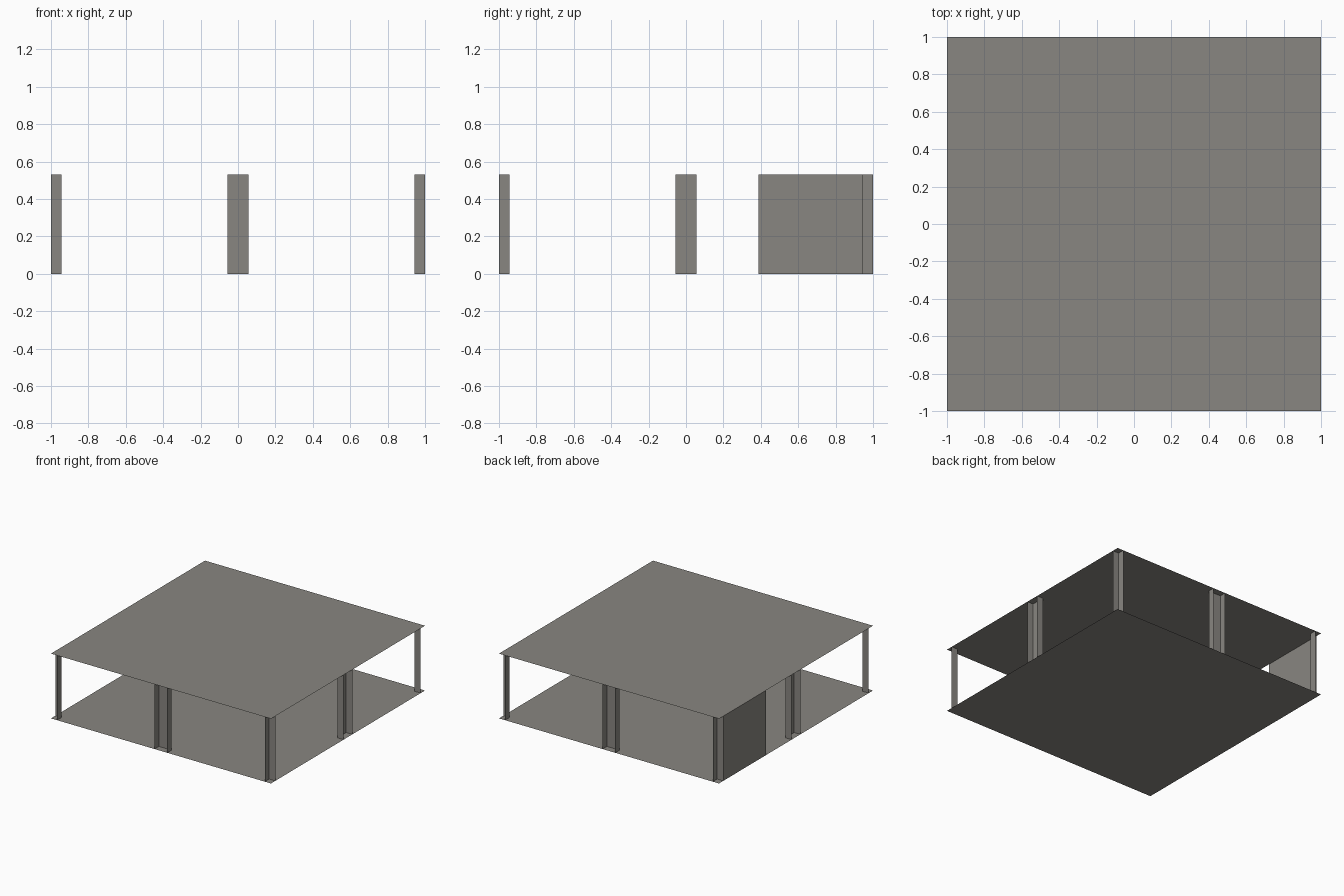
import bpy
import bmesh
from math import pi
from mathutils import Matrix

HEIGHT = 0.532    # floor to ceiling
INNER = 0.944     # inner face of the pillars
HALF = 0.057      # half width of the middle pillars

cube = bpy.data.objects.get("Cube")
if cube:
    bpy.data.objects.remove(cube, do_unlink=True)

# One warm grey concrete
concrete = bpy.data.materials.new("warm_grey_concrete")
concrete.use_nodes = True
grey = (0.25, 0.24, 0.22, 1)
concrete.diffuse_color = grey
concrete.node_tree.nodes["Principled BSDF"].inputs["Base Color"].default_value = grey


def finish(bm, name):
    mesh = bpy.data.meshes.new(name)
    bm.to_mesh(mesh)
    bm.free()
    mesh.materials.append(concrete)
    obj = bpy.data.objects.new(name, mesh)
    bpy.context.collection.objects.link(obj)
    return obj


def slab(name, z):
    """Square sheet covering the whole plan."""
    bm = bmesh.new()
    bmesh.ops.create_grid(bm, x_segments=1, y_segments=1, size=1,
                          matrix=Matrix.Translation((0, 0, z)))
    return finish(bm, name)


def upright(name, path, turn=0):
    """Raise an open plan outline to ceiling height, turned about z."""
    bm = bmesh.new()
    spin = Matrix.Rotation(turn, 3, "Z")
    low = [bm.verts.new(spin @ Matrix.Identity(3).col[0] * 0) for _ in path]
    high = [bm.verts.new((0, 0, HEIGHT)) for _ in path]
    for (x, y), a, b in zip(path, low, high):
        a.co = (x, y, 0)
        b.co = (x, y, HEIGHT)
    for i in range(len(path) - 1):
        bm.faces.new((low[i], low[i + 1], high[i + 1], high[i]))
    bmesh.ops.rotate(bm, verts=bm.verts, cent=(0, 0, 0), matrix=spin)
    return finish(bm, name)


# Floor and roof sheets
slab("floor", 0)
slab("roof", HEIGHT)

# Pillars are cut by the plan edge, so they are open to the outside
corner = [(INNER, -1), (INNER, -INNER), (1, -INNER)]
middle = [(-HALF, -1), (-HALF, -INNER), (HALF, -INNER), (HALF, -1)]
sides = ["front", "left", "back", "right"]
for i, side in enumerate(sides):
    upright(f"{side}_corner_pillar", corner[::-1], i * pi / 2)
    upright(f"{side}_middle_pillar", middle[::-1], i * pi / 2)

# Short wall panel beside the back corner
upright("wall_panel", [(-1, INNER), (-1, 0.388)])
